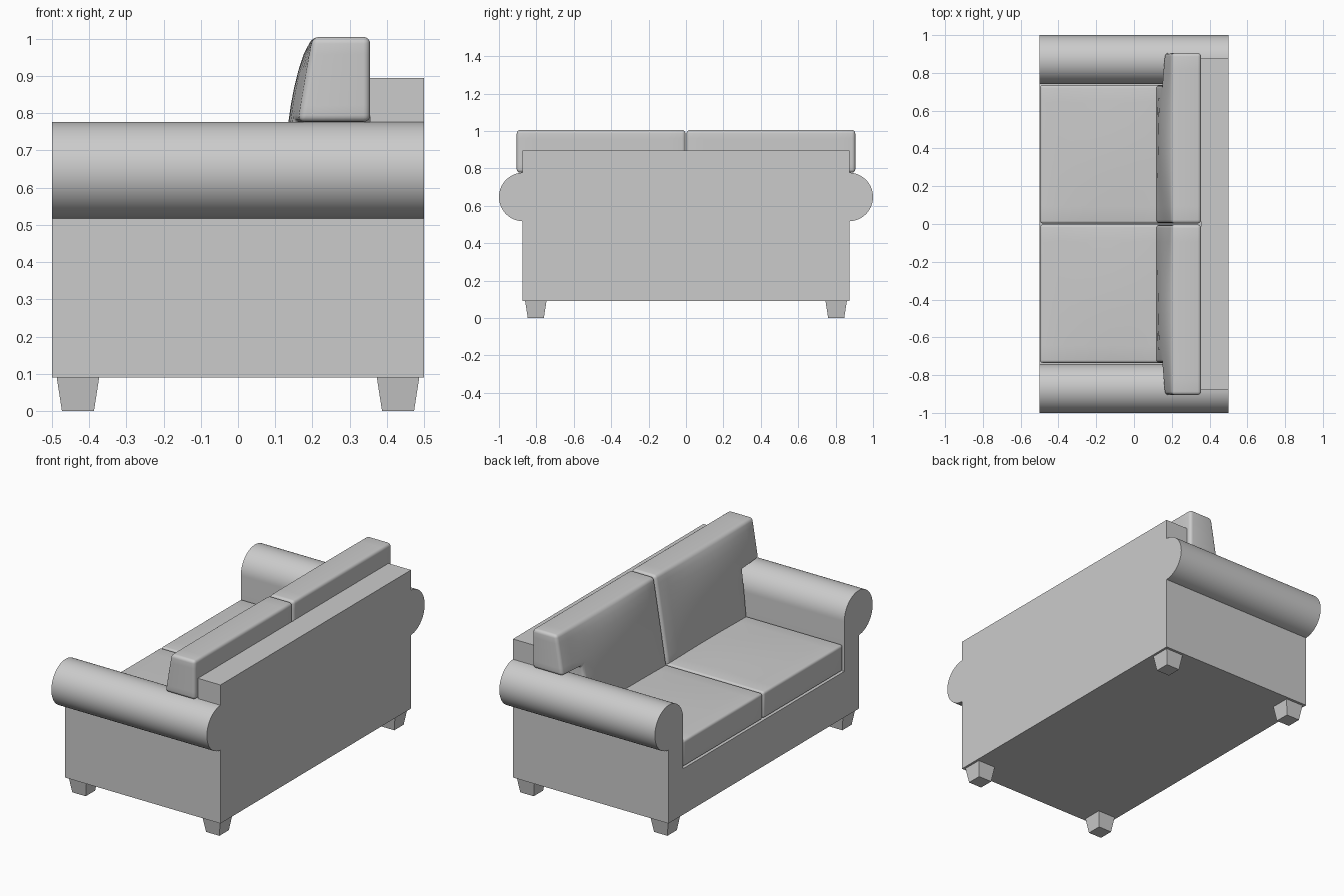
import bpy, bmesh, math

old = bpy.data.objects.get("Cube")
if old:
    bpy.data.objects.remove(old, do_unlink=True)

fabric = bpy.data.materials.new("light grey")
fabric.use_nodes = True
GREY = (0.6, 0.6, 0.6, 1)
fabric.diffuse_color = GREY
fabric.node_tree.nodes["Principled BSDF"].inputs["Base Color"].default_value = GREY


def finish(bm, name, mirror=()):
    bmesh.ops.recalc_face_normals(bm, faces=bm.faces)
    mesh = bpy.data.meshes.new(name)
    bm.to_mesh(mesh)
    bm.free()
    mesh.materials.append(fabric)
    obj = bpy.data.objects.new(name, mesh)
    bpy.context.collection.objects.link(obj)
    bpy.ops.object.select_all(action='DESELECT')
    obj.select_set(True)
    bpy.context.view_layer.objects.active = obj
    bpy.ops.object.shade_smooth_by_angle(angle=math.radians(35))
    if mirror:
        mod = obj.modifiers.new("Mirror", 'MIRROR')
        mod.use_axis = ['X' in mirror, 'Y' in mirror, False]
        mod.use_mirror_merge = False
    return obj


def extrude_profile(name, half, x0, x1):
    """Mirror a half outline in y, z and extrude it along x."""
    outline = half + [(-y, z) for y, z in reversed(half)]
    bm = bmesh.new()
    face = bm.faces.new([bm.verts.new((x0, y, z)) for y, z in outline])
    ext = bmesh.ops.extrude_face_region(bm, geom=[face], use_keep_orig=True)
    for v in ext["geom"]:
        if isinstance(v, bmesh.types.BMVert):
            v.co.x = x1
    return finish(bm, name)


def cushion(name, us, vs, keep, front, back, radius):
    """Grid of cells in u, v with a crowned front, a flat back and rounded edges."""
    bm = bmesh.new()
    grids = [{(u, v): bm.verts.new(fn(u, v)) for u in us for v in vs}
             for fn in (front, back)]
    cells = [(a, b, c, d) for a, b in zip(us, us[1:])
             for c, d in zip(vs, vs[1:]) if keep((a + b) / 2, (c + d) / 2)]
    for grid in grids:
        for a, b, c, d in cells:
            bm.faces.new([grid[k] for k in ((a, c), (b, c), (b, d), (a, d))])
    bmesh.ops.delete(bm, geom=[v for v in bm.verts if not v.link_faces], context='VERTS')
    rim = [e for e in bm.edges if len(e.link_faces) == 1]
    bmesh.ops.bridge_loops(bm, edges=rim)
    bmesh.ops.recalc_face_normals(bm, faces=bm.faces)
    sharp = [e for e in bm.edges if e.is_manifold and e.calc_face_angle() > 0.8]
    bmesh.ops.bevel(bm, geom=sharp, offset=radius, segments=4, profile=0.5,
                    affect='EDGES', clamp_overlap=True)
    return finish(bm, name, 'Y')


def steps(lo, hi, n):
    return [lo + (hi - lo) * i / n for i in range(n + 1)]


# Base with rolled arms, and the taller section at the rear
BACK_X, SIDE, ROLL_Y, ROLL_Z, R = 0.355, 0.875, 0.87, 0.647, 0.13


def roll(end):
    return [(ROLL_Y + R * math.cos(math.radians(a)), ROLL_Z + R * math.sin(math.radians(a)))
            for a in range(-85, end + 1, 5)]


foot = [(SIDE, 0.09), (SIDE, ROLL_Z - R)]
extrude_profile("base_and_arms", foot + roll(180) + [(0.74, 0.357)], -0.5, BACK_X)
extrude_profile("back_panel", foot + roll(85) + [(SIDE, ROLL_Z + R), (SIDE, 0.895)], BACK_X, 0.5)

# Seat cushions
X0, X1, Y0, Y1 = -0.497, 0.25, 0.003, 0.735


def seat_top(x, y):
    crown = math.sin(math.pi * (x - X0) / (X1 - X0)) * math.sin(math.pi * (y - Y0) / (Y1 - Y0))
    return (x, y, 0.515 + 0.01 * crown)


cushion("seat_cushions", steps(X0, X1, 8), steps(Y0, Y1, 8), lambda x, y: True,
        seat_top, lambda x, y: (x, y, 0.362), 0.014)

# Back cushions, with wings resting on the arms
TOP, WING_Z, WING_Y = 1.005, 0.777, 0.905


def back_front(y, z):
    t = (TOP - z) / 0.485
    bulge = math.sin(math.pi * min(t, 1) ** 0.7) * math.sin(math.pi * y / WING_Y)
    return (0.2 - 0.08 * t - 0.028 * max(bulge, 0), y, z)


cushion("back_cushions", steps(0.003, 0.735, 8) + [0.82, WING_Y],
        steps(0.5, WING_Z, 5) + steps(WING_Z, TOP, 5)[1:],
        lambda y, z: y < 0.735 or z > WING_Z,
        back_front, lambda y, z: (BACK_X, y, z), 0.018)

# Tapered feet
bm = bmesh.new()
bmesh.ops.create_cube(bm, size=1)
for v in bm.verts:
    half = 0.057 if v.co.z > 0 else 0.043
    v.co = (0.43 + math.copysign(half, v.co.x), 0.803 + math.copysign(half, v.co.y),
            0.09 if v.co.z > 0 else 0)
finish(bm, "feet", 'XY')
